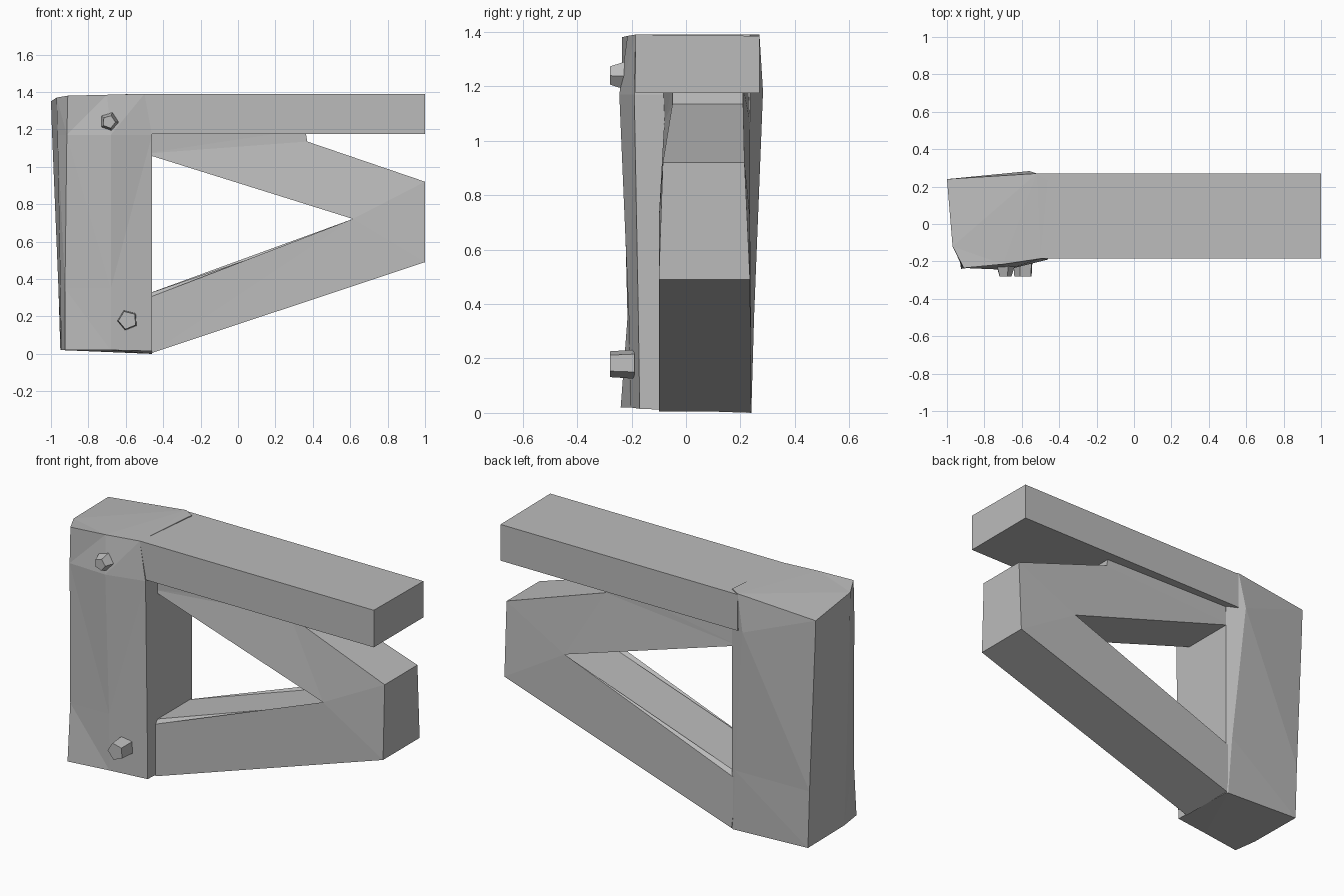
import bpy
import bmesh
from math import radians

# Remove the default object
default = bpy.data.objects.get("Cube")
if default:
    bpy.data.objects.remove(default, do_unlink=True)

# Single plain material
grey = bpy.data.materials.new("plain_grey")
grey.use_nodes = True
colour = (0.5, 0.5, 0.5, 1)
grey.diffuse_color = colour
shader = next(n for n in grey.node_tree.nodes if n.type == 'BSDF_PRINCIPLED')
shader.inputs["Base Color"].default_value = colour


def finish(name, bm):
    """Turn a bmesh into a flat shaded object with the grey material."""
    bmesh.ops.triangulate(bm, faces=[f for f in bm.faces if len(f.verts) > 3])
    bmesh.ops.recalc_face_normals(bm, faces=bm.faces)
    mesh = bpy.data.meshes.new(name)
    bm.to_mesh(mesh)
    bm.free()
    mesh.materials.append(grey)
    part = bpy.data.objects.new(name, mesh)
    bpy.context.collection.objects.link(part)
    return part


def loft(rings):
    """Bridge matching closed rings of points and cap both ends."""
    bm = bmesh.new()
    loops = [[bm.verts.new(point) for point in ring] for ring in rings]
    for lower, upper in zip(loops, loops[1:]):
        for i in range(len(lower)):
            bm.faces.new((lower[i - 1], lower[i], upper[i], upper[i - 1]))
    bm.faces.new(loops[0])
    bm.faces.new(loops[-1])
    return bm, loops


# Upright post: rings run back left, left, front left, front middle,
# front right, back right, back chamfer
post_rings = [
    [(-.95, .24, .02), (-.945, -.1, .02), (-.925, -.24, .02),
     (-.68, -.205, .02), (-.46, -.17, .015), (-.46, .235, 0), (-.47, .24, 0)],
    [(-.96, .24, .35), (-.95, -.11, .35), (-.925, -.215, .35),
     (-.68, -.21, .35), (-.46, -.175, .35), (-.46, .235, .35), (-.49, .25, .35)],
    [(-.995, .24, 1.2), (-.965, -.12, 1.17), (-.915, -.235, 1.17),
     (-.68, -.245, 1.17), (-.46, -.19, 1.17), (-.46, .235, 1.17), (-.56, .283, 1.18)],
    [(-1, .24, 1.35), (-.97, -.12, 1.37), (-.91, -.235, 1.38),
     (-.7, -.215, 1.385), (-.5, -.185, 1.39), (-.46, .235, 1.39), (-.52, .27, 1.39)],
]
finish("upright_post", loft(post_rings)[0])

# Straight top beam
beam_rings = [
    [(x, -.185, 1.175), (x, .27, 1.175), (x, .27, 1.385), (x, -.185, 1.39)]
    for x in (-.52, 1)
]
finish("top_beam", loft(beam_rings)[0])

# Wedge brace outline: x, z, front y, back y
outline = [
    (-.5, 1.2, -.085, .23), (.36, 1.2, -.05, .21), (.37, 1.135, -.05, .21),
    (1, .92, -.085, .215), (1, .49, -.1, .235), (-.46, .005, -.1, .24),
    (-.5, .315, -.1, .24), (.65, .71, -.1, .235), (-.5, 1.07, -.08, .235),
]
front = [(x, y, z) for x, z, y, _ in outline]
back = [(x, y, z) for x, z, _, y in outline]
brace, sides = loft([front, back])

# Chamfer both long edges along the top of the lower brace arm
long_edges = [brace.edges.get((side[6], side[7])) for side in sides]
bmesh.ops.bevel(brace, geom=long_edges, offset=.022, segments=1, affect='EDGES')
finish("wedge_brace", brace)

# Faceted bolt heads on the front of the post
for name, x, z, radius, tip, turn in (
    ("upper_bolt", -.69, 1.24, .065, .035, 20),
    ("lower_bolt", -.59, .18, .056, .05, 50),
):
    bpy.ops.mesh.primitive_cone_add(
        vertices=5, radius1=radius, radius2=tip, depth=.09,
        location=(x, -.235, z), rotation=(radians(90), radians(turn), 0))
    bolt = bpy.context.object
    bolt.name = name
    bolt.data.materials.append(grey)
